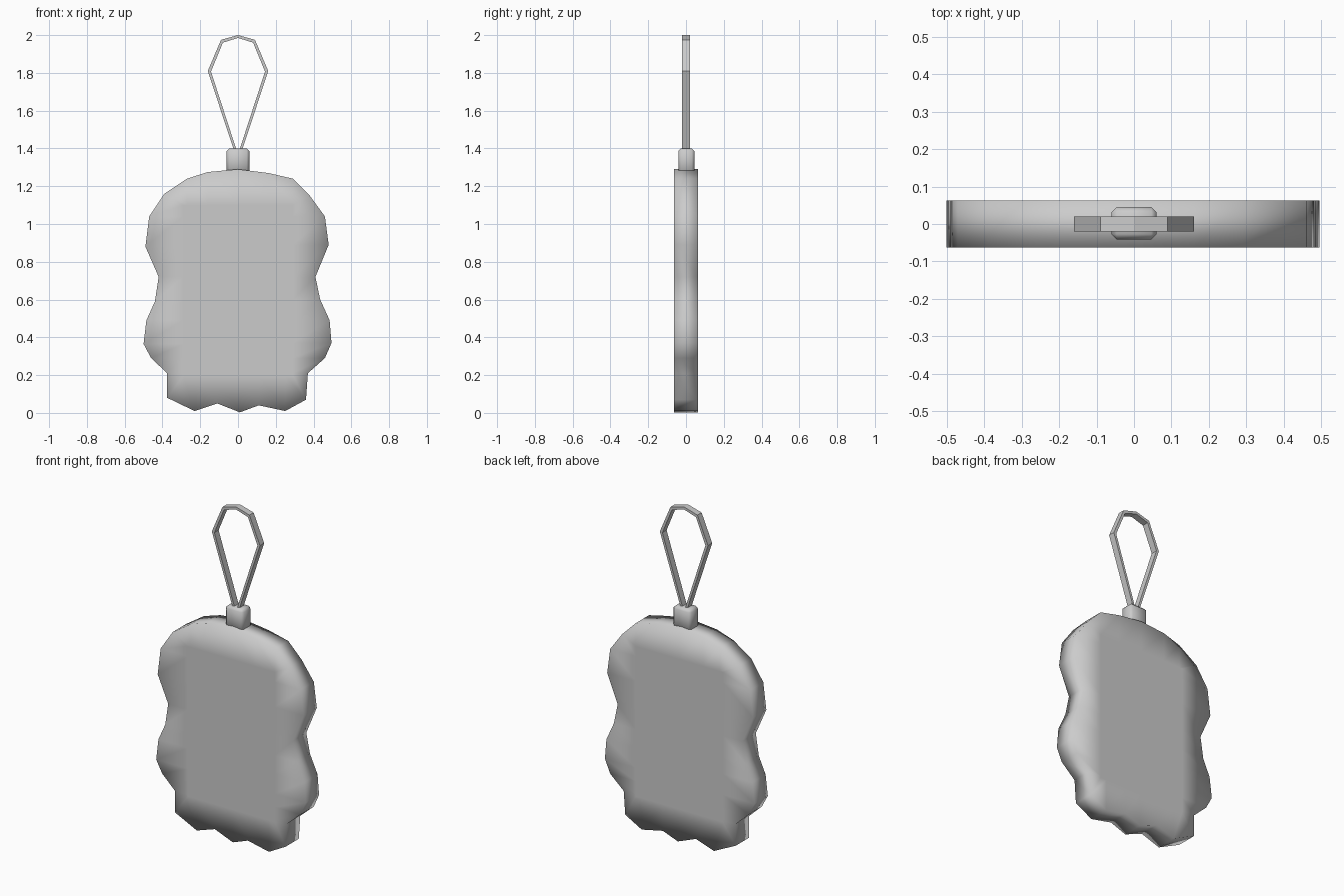
import bpy
import bmesh
from math import radians

cube = bpy.data.objects.get("Cube")
if cube:
    bpy.data.objects.remove(cube, do_unlink=True)

grey = bpy.data.materials.new("light grey")
grey.use_nodes = True
grey.diffuse_color = (0.6, 0.6, 0.6, 1)
grey.node_tree.nodes["Principled BSDF"].inputs["Base Color"].default_value = (0.6, 0.6, 0.6, 1)


def finish(name, bm, angle=None):
    """Turn a bmesh into a shaded object; no angle means smooth everywhere."""
    bmesh.ops.remove_doubles(bm, verts=bm.verts, dist=0.0005)
    bmesh.ops.recalc_face_normals(bm, faces=bm.faces)
    mesh = bpy.data.meshes.new(name)
    bm.to_mesh(mesh)
    bm.free()
    mesh.materials.append(grey)
    obj = bpy.data.objects.new(name, mesh)
    bpy.context.collection.objects.link(obj)
    bpy.ops.object.select_all(action='DESELECT')
    obj.select_set(True)
    bpy.context.view_layer.objects.active = obj
    if angle is None:
        bpy.ops.object.shade_smooth()
    else:
        bpy.ops.object.shade_smooth_by_angle(angle=radians(angle))
    return obj


def ring(bm, points, y):
    return [bm.verts.new((x, y, z)) for x, z in points]


def bridge(bm, a, b, closed=True):
    n = len(a)
    for i in range(n if closed else n - 1):
        j = (i + 1) % n
        bm.faces.new((a[i], a[j], b[j], b[i]))


# Body: wavy plate whose faces have a flat middle panel, softly shaded to the rim
outline = [
    (0, 1.29), (0.16, 1.27), (0.29, 1.24), (0.38, 1.15), (0.46, 1.04),
    (0.48, 0.89), (0.41, 0.72), (0.435, 0.6), (0.485, 0.49), (0.495, 0.37),
    (0.46, 0.29), (0.37, 0.21), (0.36, 0.07), (0.25, 0.01), (0.11, 0.04),
    (0.01, 0.003), (-0.11, 0.05), (-0.23, 0.01), (-0.375, 0.08),
    (-0.375, 0.21), (-0.46, 0.29), (-0.5, 0.365), (-0.485, 0.49),
    (-0.44, 0.59), (-0.42, 0.72), (-0.49, 0.88), (-0.47, 1.04),
    (-0.39, 1.16), (-0.27, 1.24), (-0.16, 1.275)]
panel = [(max(-0.29, min(0.29, x)), max(0.2, min(1.1, z))) for x, z in outline]
bm = bmesh.new()
rims = []
for y in (-0.063, 0.063):
    rim, inner = ring(bm, outline, y), ring(bm, panel, y)
    bridge(bm, rim, inner)
    rims.append(rim)
    bm.faces.new(inner)
bridge(bm, *rims)
bmesh.ops.dissolve_degenerate(bm, dist=0.0005, edges=bm.edges)
finish("body", bm)

# Connector: small bevelled block sunk into the top of the body
bm = bmesh.new()
bmesh.ops.create_cube(bm, size=1)
for v in bm.verts:
    v.co = (v.co.x * 0.12, v.co.y * 0.086 + 0.002, 1.335 + v.co.z * 0.13)
bmesh.ops.bevel(bm, geom=bm.edges[:], offset=0.014, segments=1, affect='EDGES')
finish("connector", bm, 60)

# Loop: flat strap folded into a teardrop
half_outer = [(0.018, 1.38), (0.16, 1.81), (0.09, 1.975), (0, 2.0)]
half_inner = [(0.004, 1.38), (0.143, 1.807), (0.08, 1.96), (0, 1.985)]


def mirrored(half):
    return half + [(-x, z) for x, z in reversed(half[:-1])]


bm = bmesh.new()
outer_f, outer_b = [ring(bm, mirrored(half_outer), y) for y in (-0.02, 0.02)]
inner_f, inner_b = [ring(bm, mirrored(half_inner), y) for y in (-0.02, 0.02)]
loops = [outer_f, outer_b, inner_b, inner_f]
for k in range(4):
    bridge(bm, loops[k], loops[(k + 1) % 4], closed=False)
for end in (0, -1):
    bm.faces.new([r[end] for r in loops])
finish("hanging_loop", bm, 30)
